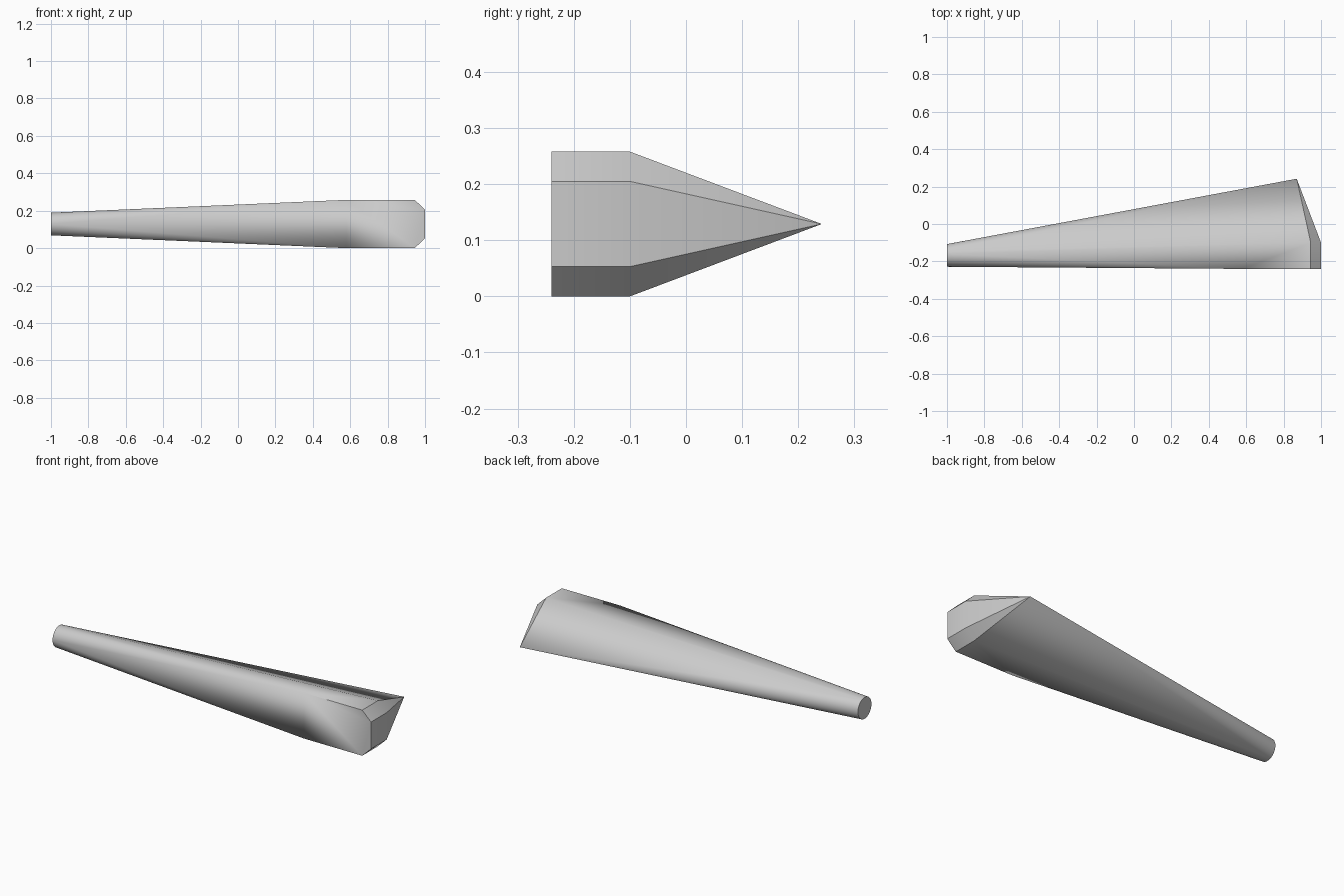
import bpy, bmesh, math

cube = bpy.data.objects.get("Cube")
if cube:
    bpy.data.objects.remove(cube)

# Single grey material
grey = bpy.data.materials.new("light grey")
grey.use_nodes = True
colour = (0.6, 0.6, 0.6, 1)
grey.diffuse_color = colour
grey.node_tree.nodes["Principled BSDF"].inputs["Base Color"].default_value = colour

MID = 0.13      # height of the symmetry plane
FRONT, SHOULDER = -0.24, -0.1
HALF, END_HALF = 0.129, 0.076

bm = bmesh.new()
# Round butt of the handle
for i in range(48):
    a = math.tau * i / 48
    bm.verts.new((-1, -0.168 + 0.0605 * math.cos(a), MID + 0.0605 * math.sin(a)))
# Head: flat front, chamfered end, pointed back
bm.verts.new((0.87, 0.242, MID))
for side in (-1, 1):
    bm.verts.new((0.58, FRONT, MID + side * HALF))
    for y in (FRONT, SHOULDER):
        bm.verts.new((0.945, y, MID + side * HALF))
        bm.verts.new((1, y, MID + side * END_HALF))

# Taper the handle into the head
bmesh.ops.convex_hull(bm, input=bm.verts)
bmesh.ops.dissolve_limit(bm, angle_limit=0.005, verts=bm.verts, edges=bm.edges)
bmesh.ops.recalc_face_normals(bm, faces=bm.faces)
bmesh.ops.translate(bm, verts=bm.verts, vec=(0, 0, HALF - MID))

mesh = bpy.data.meshes.new("tapered_club")
bm.to_mesh(mesh)
bm.free()
mesh.materials.append(grey)
club = bpy.data.objects.new("tapered_club", mesh)
bpy.context.collection.objects.link(club)
bpy.context.view_layer.objects.active = club
club.select_set(True)
bpy.ops.object.shade_smooth_by_angle(angle=math.radians(30))
